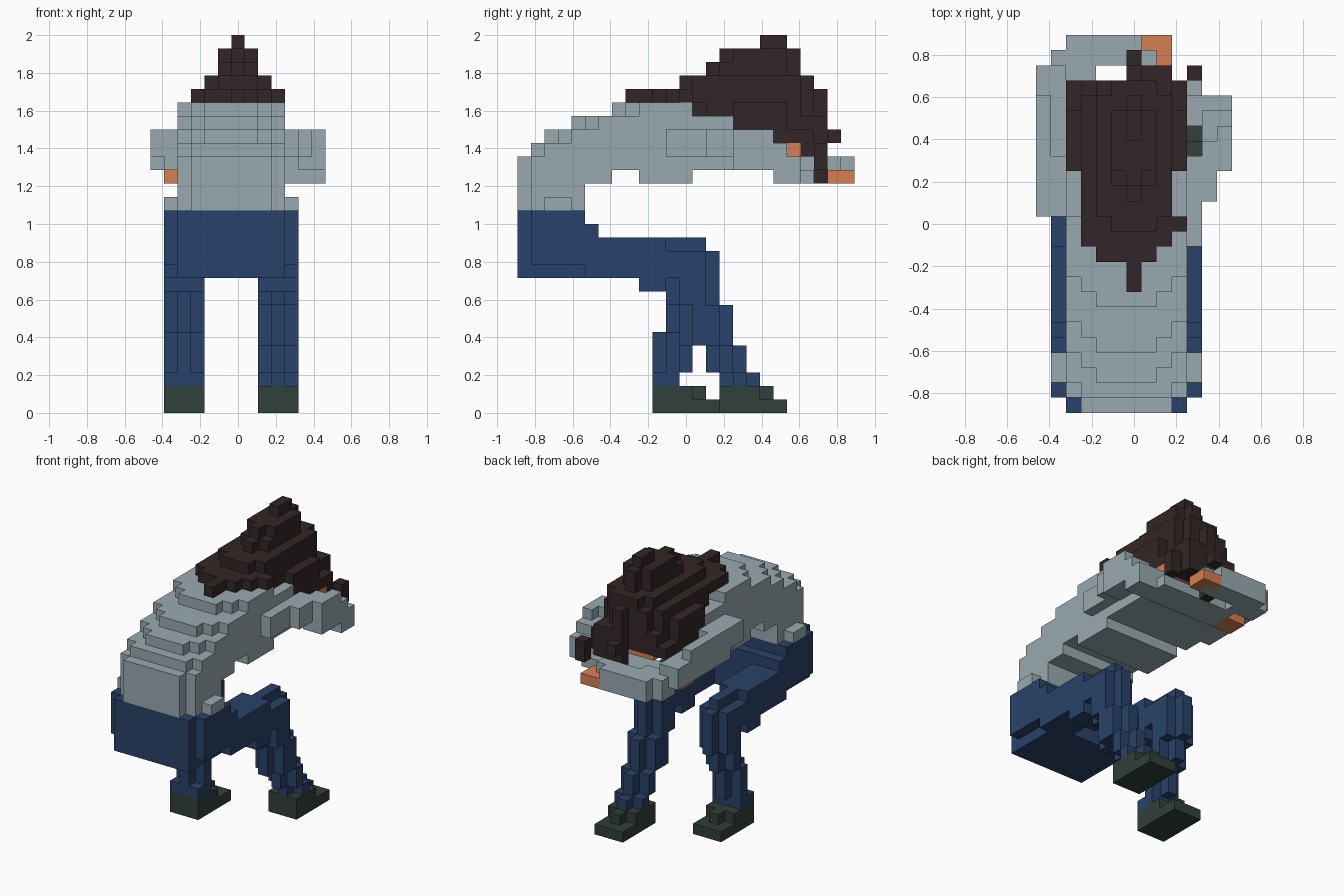
import bpy, bmesh
from mathutils import Vector

if "Cube" in bpy.data.objects:
    bpy.data.objects.remove(bpy.data.objects["Cube"], do_unlink=True)

U = 2 / 28                                  # size of one block
ORIGIN = Vector((-6.5 * U, -12.5 * U, 0))
taken = set()                               # cells already used by earlier parts


def material(name, rgb):
    m = bpy.data.materials.new(name)
    m.use_nodes = True
    m.diffuse_color = (*rgb, 1)
    m.node_tree.nodes["Principled BSDF"].inputs["Base Color"].default_value = (*rgb, 1)
    return m


GREY = material("grey_shirt", (0.318, 0.402, 0.440))
BLUE = material("blue_trousers", (0.022, 0.055, 0.144))
HAIR = material("dark_brown_hair", (0.034, 0.019, 0.020))
SHOE = material("dark_green_shoes", (0.030, 0.050, 0.042))
SKIN = material("orange_skin", (0.672, 0.212, 0.087))


def side_corners(axis, sign):
    """The four corners of one side of a unit block, wound to face outwards."""
    u, v = (axis + 1) % 3, (axis + 2) % 3
    loop = []
    for a, b in ((0, 0), (1, 0), (1, 1), (0, 1)):
        p = [0, 0, 0]
        p[axis], p[u], p[v] = sign > 0, a, b
        loop.append(tuple(int(i) for i in p))
    return loop if sign > 0 else loop[::-1]


def add(p, q):
    return tuple(a + b for a, b in zip(p, q))


SIDES = [(tuple(sign * (i == axis) for i in range(3)), side_corners(axis, sign))
         for axis in range(3) for sign in (1, -1)]


def rounded(x0, x1, y0, y1, z0, z1):
    """A box with its upright corners cut back by one block."""
    cut = int(y1 - y0 > 2)
    return [(x0 + 1, x1 - 1, y0, y1, z0, z1), (x0, x1, y0 + cut, y1 - cut, z0, z1)]


def part(name, mat, boxes):
    """Build one object from boxes (x0, x1, y0, y1, z0, z1) in blocks, outer skin only."""
    cells = {(x, y, z) for x0, x1, y0, y1, z0, z1 in boxes
             for x in range(x0, x1) for y in range(y0, y1) for z in range(z0, z1)}
    cells -= taken
    taken.update(cells)
    bm = bmesh.new()
    verts = {}

    def vert(p):
        if p not in verts:
            verts[p] = bm.verts.new(ORIGIN + Vector(p) * U)
        return verts[p]

    for c in sorted(cells):
        for d, corners in SIDES:
            if add(c, d) not in cells:
                bm.faces.new([vert(add(c, k)) for k in corners])
    mesh = bpy.data.meshes.new(name)
    bm.to_mesh(mesh)
    bm.free()
    mesh.materials.append(mat)
    bpy.context.collection.objects.link(bpy.data.objects.new(name, mesh))


# Hands and face
part("left_hand", SKIN, [(1, 3, 19, 21, 17, 18)])
part("right_hand", SKIN, [(7, 9, 24, 25, 17, 18), (8, 9, 23, 24, 17, 18)])
part("face", SKIN, [(4, 10, 18, 21, 19, 20)])

# Hair: stepped cone, then full sides and loose locks
hair = [(6, 7, 18, 20, 27, 28)]
for z, x0, x1, y0, y1 in ((26, 5, 8, 15, 21), (25, 5, 8, 14, 21), (24, 4, 9, 12, 22),
                          (23, 3, 9, 10, 22), (22, 3, 9, 13, 22)):
    hair += rounded(x0, x1, y0, y1, z, z + 1)
hair += [(2, 10, 16, 20, 21, 23), (2, 10, 17, 22, 20, 21), (3, 9, 20, 22, 21, 22),
         (7, 10, 21, 22, 19, 20), (6, 7, 8, 10, 23, 24), (9, 10, 12, 13, 23, 24),
         (6, 7, 22, 23, 17, 24), (7, 9, 22, 23, 19, 22), (6, 7, 23, 24, 20, 21)]
part("hair", HAIR, hair)
part("hair_lock", HAIR, [(10, 11, 22, 23, 18, 20)])

# Hunched torso: start and end of each layer, rounded towards the spine
torso = [(1, 11, 2, 4, 15, 16), (2, 10, 9, 13, 17, 18)]
for z, start, end in ((15, 0, 5), (16, 0, 5), (17, 0, 7), (18, 0, 18),
                      (19, 1, 20), (20, 2, 20), (21, 4, 18), (22, 7, 13)):
    step = int(z > 19)
    torso += [(4, 8, start, end, z, z + 1), (3, 9, start + step, end, z, z + 1),
              (2, 10, start + step + 1, end, z, z + 1)]
part("torso", GREY, torso)

# Folded arms
part("left_arm", GREY, [
    (10, 11, 11, 17, 19, 21), (11, 12, 14, 18, 19, 21), (12, 13, 16, 19, 18, 21),
    (11, 12, 16, 20, 18, 20), (12, 13, 19, 20, 17, 20), (10, 13, 19, 21, 17, 19),
    (3, 11, 19, 22, 17, 18),
])
part("right_arm", GREY, [
    (0, 2, 13, 17, 19, 21), (0, 1, 15, 21, 18, 21), (1, 2, 13, 21, 18, 20),
    (0, 2, 21, 23, 18, 20), (1, 4, 22, 24, 17, 19), (2, 5, 24, 25, 17, 19),
    (2, 8, 23, 24, 17, 19), (5, 7, 24, 25, 17, 19),
])

# Trousers: hips with a chamfered underside, then rounded legs
part("hips", BLUE, [(1, 11, 1, 5, 11, 15), (2, 10, 1, 5, 10, 11), (2, 10, 0, 1, 10, 15),
                    (1, 11, 5, 6, 10, 14)])
LEFT, RIGHT = 8, 1                          # first block of each leg
for name, x, shin in (
        ("left_leg", LEFT, [(11, 15, 8, 10), (12, 16, 5, 8), (14, 17, 3, 5), (15, 18, 2, 3)]),
        ("right_leg", RIGHT, [(11, 15, 8, 10), (11, 14, 6, 8), (10, 13, 3, 6), (10, 12, 2, 3)])):
    leg = [(x, x + 3, 6, 11, 10, 13), (x, x + 3, 11, 14, 10, 12), (x + 1, x + 2, 11, 14, 12, 13),
           (x + 1, x + 2, 14, 15, 10, 12), (x, x + 3, 9, 11, 9, 10)]
    for section in shin:
        leg += rounded(x, x + 3, *section)
    part(name, BLUE, leg)

# Shoes with a low toe
for name, x, heel in (("left_shoe", LEFT, 15), ("right_shoe", RIGHT, 10)):
    part(name, SHOE, [(x, x + 3, heel, heel + 5, 0, 1), (x, x + 3, heel, heel + 3, 1, 2),
                      (x + 1, x + 2, heel + 3, heel + 4, 1, 2)])
